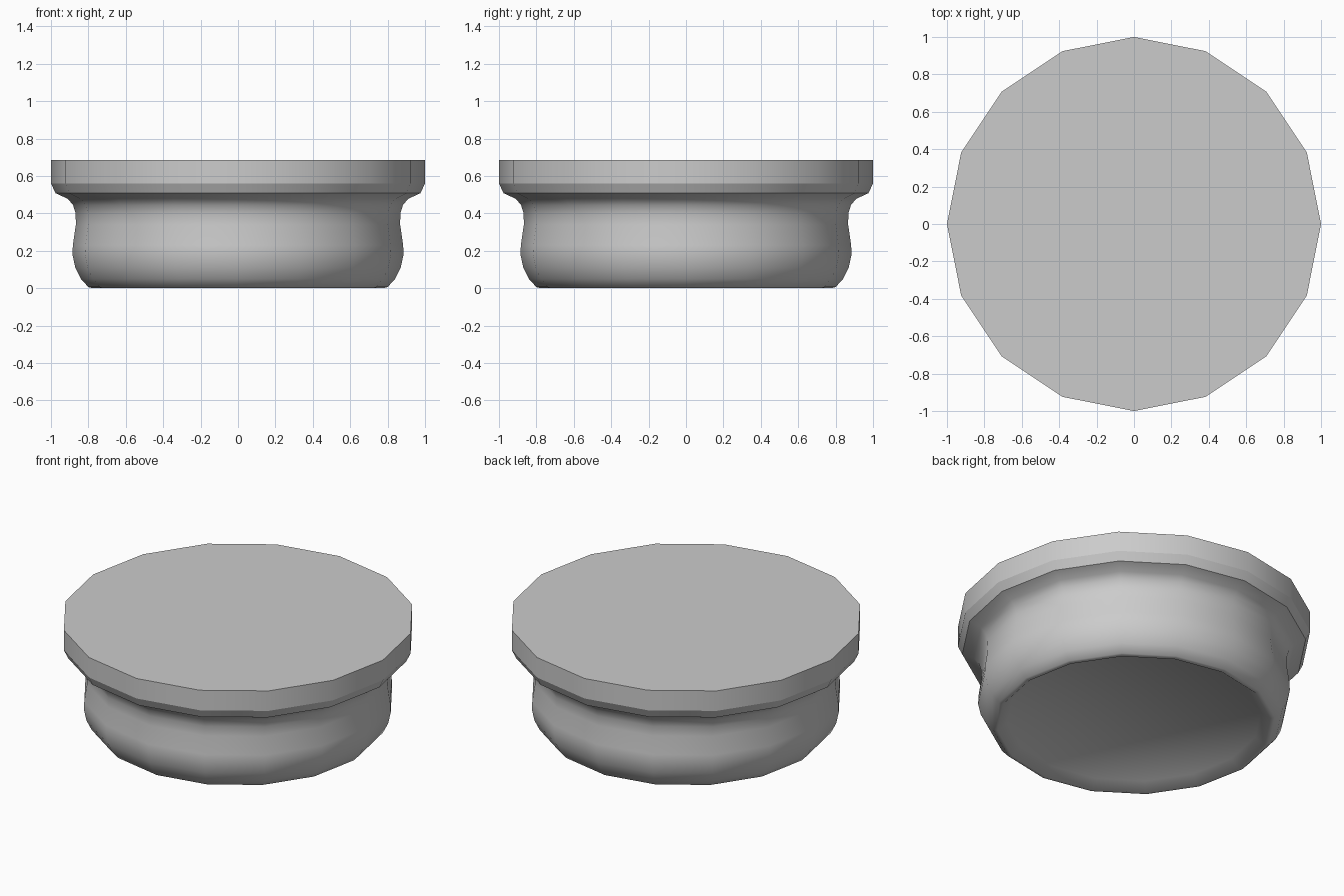
import bpy
import bmesh
import math

SIDES = 16

cube = bpy.data.objects.get("Cube")
if cube:
    bpy.data.objects.remove(cube, do_unlink=True)

# Single plain grey finish
grey = bpy.data.materials.new("plain_grey")
grey.use_nodes = True
grey.diffuse_color = (0.6, 0.6, 0.6, 1)
grey.node_tree.nodes["Principled BSDF"].inputs["Base Color"].default_value = (0.6, 0.6, 0.6, 1)


def lathe(name, profile, smooth_angle, cap_bottom=False, cap_top=False):
    """Turn a (radius, height) profile, listed bottom to top, around z."""
    bm = bmesh.new()
    turns = [2 * math.pi * i / SIDES for i in range(SIDES)]
    rings = [[bm.verts.new((r * math.cos(a), r * math.sin(a), z)) for a in turns]
             for r, z in profile]
    for low, high in zip(rings, rings[1:]):
        for i in range(SIDES):
            j = (i + 1) % SIDES
            bm.faces.new((low[i], low[j], high[j], high[i]))
    if cap_bottom:
        bm.faces.new(rings[0][::-1])
    if cap_top:
        bm.faces.new(rings[-1])
    mesh = bpy.data.meshes.new(name)
    bm.to_mesh(mesh)
    bm.free()
    mesh.materials.append(grey)
    obj = bpy.data.objects.new(name, mesh)
    bpy.context.collection.objects.link(obj)
    bpy.ops.object.select_all(action="DESELECT")
    obj.select_set(True)
    bpy.context.view_layer.objects.active = obj
    bpy.ops.object.shade_smooth_by_angle(angle=math.radians(smooth_angle))
    return obj


# Rounded bowl with a shallow recess underneath, a waist and a flared shoulder
lathe("rounded_body", [
    (0.72, 0.045), (0.775, 0), (0.80, 0.006), (0.84, 0.05), (0.87, 0.11),
    (0.885, 0.18), (0.883, 0.23), (0.867, 0.34), (0.868, 0.40),
    (0.882, 0.445), (0.91, 0.478), (0.975, 0.508),
], 65, cap_bottom=True)

# Flat lid with a chamfered lower edge
lathe("top_rim", [(0.975, 0.508), (1, 0.56), (1, 0.685)], 24, cap_top=True)
